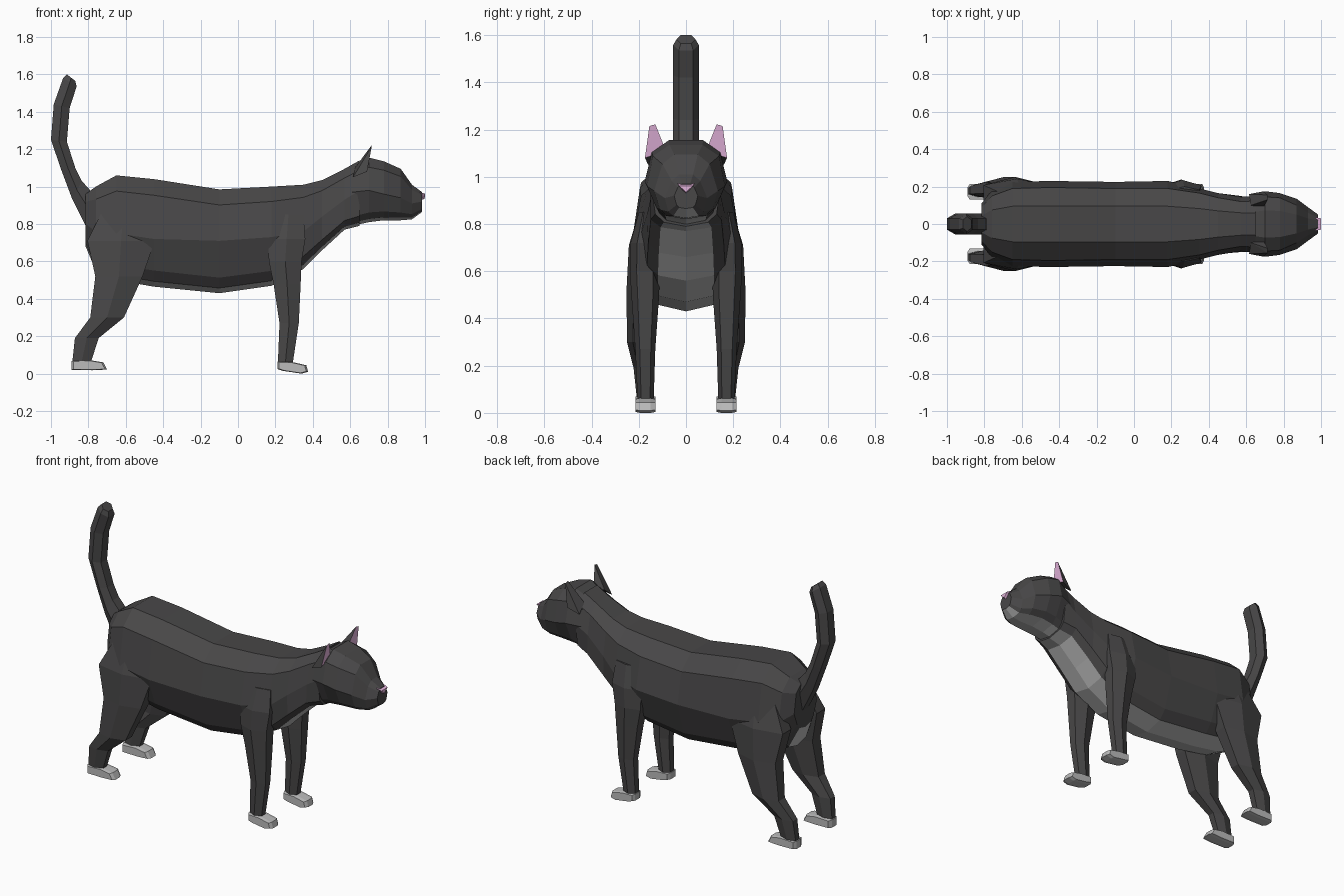
import bpy, bmesh
from mathutils import Vector

if "Cube" in bpy.data.objects:
    bpy.data.objects.remove(bpy.data.objects["Cube"])


def material(name, r, g, b):
    m = bpy.data.materials.new(name)
    m.diffuse_color = (r, g, b, 1)
    m.use_nodes = True
    m.node_tree.nodes["Principled BSDF"].inputs["Base Color"].default_value = m.diffuse_color
    return m


FUR = material("dark fur", 0.065, 0.063, 0.064)
PALE = material("pale fur", 0.5, 0.5, 0.5)
PINK = material("pink skin", 0.8, 0.47, 0.74)


def finish(name, bm, mats, mirror=False):
    bmesh.ops.recalc_face_normals(bm, faces=bm.faces)
    me = bpy.data.meshes.new(name)
    bm.to_mesh(me)
    bm.free()
    for m in mats:
        me.materials.append(m)
    ob = bpy.data.objects.new(name, me)
    bpy.context.collection.objects.link(ob)
    if mirror:
        mod = ob.modifiers.new("mirror", "MIRROR")
        mod.use_axis = (False, True, False)
        mod.use_mirror_merge = False
    return ob


def loft(name, rings, mats=(FUR,), pale=(), mirror=False):
    """Skin closed rings; strips listed in pale use the second material."""
    bm = bmesh.new()
    vs = [[bm.verts.new(p) for p in r] for r in rings]
    n = len(rings[0])
    for a, b in zip(vs, vs[1:]):
        for i in range(n):
            j = (i + 1) % n
            f = bm.faces.new((a[i], a[j], b[j], b[i]))
            f.material_index = 1 if i in pale else 0
    bm.faces.new(vs[0])
    bm.faces.new(vs[-1])
    return finish(name, bm, mats, mirror)


def trunk_ring(x, top, bot, zm, a, w, l):
    """Cross-section: back, shoulder edge, flank, lower flank, belly edge, keel."""
    h = top - bot
    half = [(a * .5, top), (a, top - .15 * h), (w, zm),
            (l, bot + .15 * h), (l * .72, bot + .05 * h)]
    pts = half + [(0, bot)] + [(-y, z) for y, z in reversed(half)]
    return [(x, y, z) for y, z in pts]


def limb_ring(x0, z0, x1, z1, y0, y1):
    """Six-sided section between a rear and a front point."""
    c, h = (y0 + y1) / 2, (y1 - y0) / 2
    xm, zm = (x0 + x1) / 2, (z0 + z1) / 2
    return [(x0, c - .55 * h, z0), (x0, c + .55 * h, z0), (xm, y1, zm),
            (x1, c + .55 * h, z1), (x1, c - .55 * h, z1), (xm, y0, zm)]


# Body with pale belly and chest
loft("body", [trunk_ring(*r) for r in [
    (-.815, .96, .68, .80, .09, .11, .08),
    (-.76, 1.00, .55, .76, .15, .18, .12),
    (-.65, 1.06, .50, .75, .19, .225, .16),
    (-.45, 1.04, .465, .72, .195, .23, .17),
    (-.10, .985, .43, .71, .19, .225, .165),
    (.18, 1.0, .47, .73, .19, .23, .165),
    (.35, 1.01, .56, .76, .165, .19, .165),
    (.45, 1.035, .66, .84, .14, .165, .16),
    (.57, 1.095, .77, .93, .12, .145, .15),
    (.65, 1.14, .79, .98, .12, .15, .13)]], (FUR, PALE), (4, 5))

# Head
loft("head", [trunk_ring(*r) for r in [
    (.61, 1.11, .79, .97, .12, .145, .11),
    (.70, 1.155, .81, .98, .145, .175, .12),
    (.78, 1.135, .82, .96, .14, .165, .125),
    (.87, 1.095, .82, .94, .10, .135, .11),
    (.93, 1.01, .825, .91, .06, .09, .075),
    (.985, .97, .865, .92, .035, .05, .04)]], (FUR, PALE), (4, 5))

# Nose
bm = bmesh.new()
for p in [(.97, .036, .972), (.97, -.036, .972), (.97, 0, .925),
          (1.0, .03, .962), (1.0, -.03, .962), (.998, 0, .935)]:
    bm.verts.new(p)
bmesh.ops.convex_hull(bm, input=bm.verts)
finish("nose", bm, [PINK])

# Ears with pink front faces
bm = bmesh.new()
for p in [(.69, .085, 1.11), (.69, .174, 1.08), (.715, .155, 1.215), (.715, .13, 1.222),
          (.625, .10, 1.10), (.615, .16, 1.05)]:
    bm.verts.new(p)
bmesh.ops.convex_hull(bm, input=bm.verts)
bmesh.ops.recalc_face_normals(bm, faces=bm.faces)
for f in bm.faces:
    f.material_index = 1 if f.normal.x > .6 else 0
finish("ears", bm, [FUR, PINK], True)

# Tail
loft("tail", [limb_ring(x0, z0, x1, z1, -w, w) for x0, z0, x1, z1, w in [
    (-.80, .76, -.74, .97, .05),
    (-.83, .82, -.79, .98, .055),
    (-.885, .93, -.835, 1.03, .055),
    (-.945, 1.09, -.87, 1.10, .055),
    (-1.0, 1.25, -.915, 1.24, .055),
    (-.985, 1.44, -.90, 1.42, .055),
    (-.935, 1.58, -.863, 1.535, .055),
    (-.915, 1.60, -.87, 1.565, .04)]])

# Legs: height, rear x, front x, inner y, outer y
LEGS = {
    "front_legs": [(.85, .19, .35, .12, .20), (.72, .16, .36, .11, .235),
                   (.60, .165, .34, .11, .238), (.48, .19, .335, .115, .23),
                   (.27, .222, .325, .13, .215), (.05, .213, .292, .137, .205)],
    "hind_legs": [(.88, -.72, -.50, .10, .19), (.71, -.805, -.445, .09, .242),
                  (.52, -.763, -.51, .11, .252), (.30, -.79, -.61, .14, .25),
                  (.19, -.872, -.745, .143, .222), (.05, -.887, -.79, .145, .207)],
}
for name, rows in LEGS.items():
    loft(name, [limb_ring(x0, z, x1, z, y0, y1) for z, x0, x1, y0, y1 in rows], mirror=True)

# Paws: side profiles swept across the foot
PAWS = {
    "front_paws": [(.21, .065), (.29, .062), (.365, .045), (.375, .01), (.34, 0), (.24, .015), (.21, .025)],
    "hind_paws": [(-.89, .068), (-.79, .072), (-.72, .06), (-.70, .022), (-.78, .018), (-.89, .02)],
}
for name, prof in PAWS.items():
    cx = sum(p[0] for p in prof) / len(prof)
    cz = sum(p[1] for p in prof) / len(prof)
    loft(name, [[(cx + (x - cx) * s, y, cz + (z - cz) * s) for x, z in prof]
                for y, s in [(.13, .88), (.15, 1), (.195, 1), (.213, .88)]], (PALE,), mirror=True)
